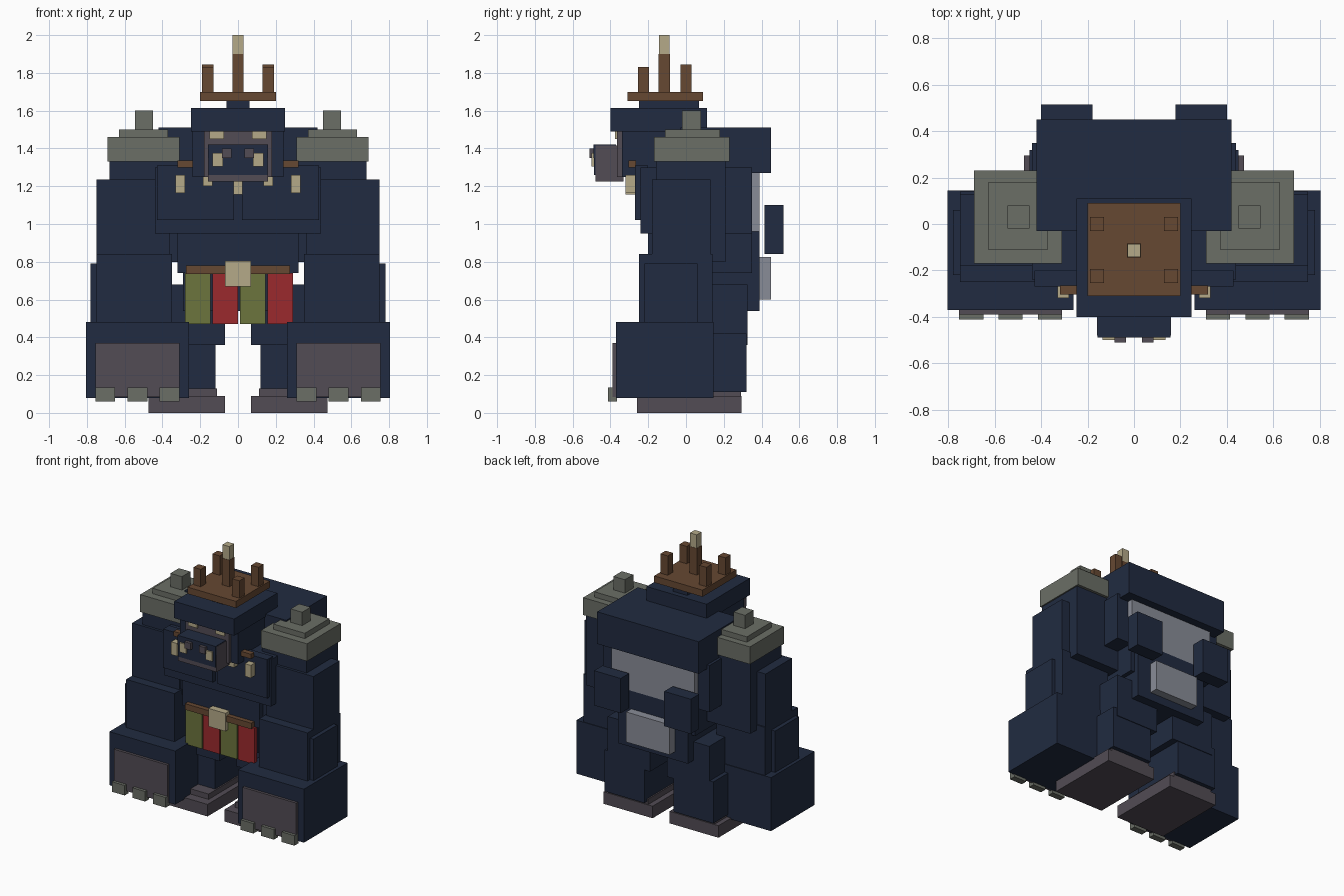
import bpy
import bmesh

cube = bpy.data.objects.get("Cube")
if cube:
    bpy.data.objects.remove(cube, do_unlink=True)


def material(name, r, g, b):
    m = bpy.data.materials.new(name)
    m.use_nodes = True
    m.diffuse_color = (r, g, b, 1)
    bsdf = m.node_tree.nodes["Principled BSDF"]
    bsdf.inputs["Base Color"].default_value = (r, g, b, 1)
    bsdf.inputs["Roughness"].default_value = 0.9
    return m


navy = material("navy fur", .015, .024, .052)
mauve = material("dark skin", .084, .072, .089)
stone = material("grey stone", .145, .156, .133)
wood = material("brown wood", .133, .065, .032)
bone = material("cream bone", .46, .40, .25)
red = material("red cloth", .33, .023, .027)
olive = material("olive cloth", .15, .178, .048)
silver = material("silver fur", .25, .265, .31)


def box(name, mat, x, y, z):
    """Axis-aligned block given by its (low, high) range on each axis."""
    bm = bmesh.new()
    bmesh.ops.create_cube(bm, size=1)
    for v in bm.verts:
        for i, (lo, hi) in enumerate((x, y, z)):
            v.co[i] = lo if v.co[i] < 0 else hi
    mesh = bpy.data.meshes.new(name)
    bm.to_mesh(mesh)
    bm.free()
    mesh.materials.append(mat)
    bpy.context.collection.objects.link(bpy.data.objects.new(name, mesh))


def mid(name, mat, half, y, z):
    """Block centred on the body's middle plane."""
    box(name, mat, (-half, half), y, z)


def pair(name, mat, x, y, z):
    """Block and its mirror image."""
    box("left_" + name, mat, x, y, z)
    box("right_" + name, mat, (-x[1], -x[0]), y, z)


# Torso
mid("chest", navy, .44, (-.24, .35), (.95, 1.30))
mid("belly", navy, .32, (-.20, .35), (.74, .96))
mid("hips", navy, .29, (-.18, .39), (.54, .96))
mid("upper_back", navy, .42, (-.03, .45), (1.27, 1.51))
pair("pectoral", navy, (.02, .43), (-.27, -.2), (1.02, 1.31))
mid("back_saddle", silver, .345, (.30, .39), (.96, 1.27))
mid("rump_patch", silver, .18, (.36, .45), (.60, .825))
pair("back_tuft", navy, (.18, .40), (.415, .515), (.84, 1.10))

# Legs and feet
pair("thigh", navy, (.07, .42), (-.12, .325), (.36, .68))
pair("shin", navy, (.12, .45), (-.10, .32), (.11, .42))
pair("foot", mauve, (.07, .475), (-.26, .295), (0, .09))
pair("ankle", mauve, (.11, .44), (-.19, .29), (.09, .13))

# Arms and fists
pair("upper_arm", navy, (.31, .68), (-.16, .21), (.80, 1.33))
pair("outer_arm", navy, (.36, .75), (-.18, .13), (.79, 1.235))
pair("forearm", navy, (.35, .75), (-.25, .14), (.46, .84))
pair("forearm_side", navy, (.70, .78), (-.22, .06), (.46, .79))
pair("fist", navy, (.26, .805), (-.37, .145), (.08, .48))
pair("fist_plate", mauve, (.31, .755), (-.39, -.37), (.085, .37))
for i, x in enumerate((.31, .48, .65)):
    pair(f"knuckle_{i + 1}", stone, (x, x + .105), (-.412, -.365), (.06, .135))

# Stepped shoulder armour
pair("shoulder_plate", stone, (.31, .69), (-.17, .23), (1.33, 1.46))
pair("shoulder_step", stone, (.37, .63), (-.11, .18), (1.46, 1.50))
pair("shoulder_knob", stone, (.45, .545), (-.02, .08), (1.50, 1.60))

# Head and face
mid("head", navy, .24, (-.34, .08), (1.25, 1.50))
mid("brow", navy, .248, (-.40, .11), (1.49, 1.615))
mid("crest", navy, .06, (-.25, .07), (1.61, 1.65))
mid("face", mauve, .18, (-.365, -.33), (1.25, 1.49))
mid("muzzle", mauve, .16, (-.48, -.33), (1.225, 1.415))
mid("muzzle_top", navy, .158, (-.49, -.37), (1.35, 1.42))
mid("mouth", navy, .155, (-.487, -.48), (1.26, 1.35))
pair("nostril", mauve, (.035, .085), (-.512, -.485), (1.35, 1.40))
pair("eye", bone, (.075, .15), (-.375, -.36), (1.45, 1.49))
pair("fang", bone, (.08, .135), (-.50, -.47), (1.305, 1.375))

# Necklace
pair("necklace_bar", wood, (.24, .32), (-.305, -.265), (1.30, 1.335))
pair("outer_charm", bone, (.28, .33), (-.32, -.27), (1.165, 1.26))
pair("inner_charm", bone, (.135, .185), (-.31, -.265), (1.20, 1.25))
mid("centre_charm", bone, .025, (-.32, -.265), (1.155, 1.23))

# Belt and hanging cloth
mid("belt", wood, .275, (-.235, -.19), (.735, .78))
mid("buckle", bone, .07, (-.25, -.19), (.67, .805))
for i, cloth in enumerate((olive, red, olive, red)):
    x = -.28 + i * .145
    box(f"cloth_strip_{i + 1}", cloth, (x, x + .135), (-.22, -.19), (.47, .74))

# Wooden crown
mid("crown_base", wood, .2, (-.31, .09), (1.65, 1.70))
pair("front_crown_post", wood, (.13, .19), (-.255, -.195), (1.70, 1.83))
pair("rear_crown_post", wood, (.13, .19), (-.03, .03), (1.70, 1.845))
mid("centre_post", wood, .03, (-.145, -.085), (1.70, 1.90))
mid("centre_post_tip", bone, .028, (-.143, -.087), (1.90, 2.00))
